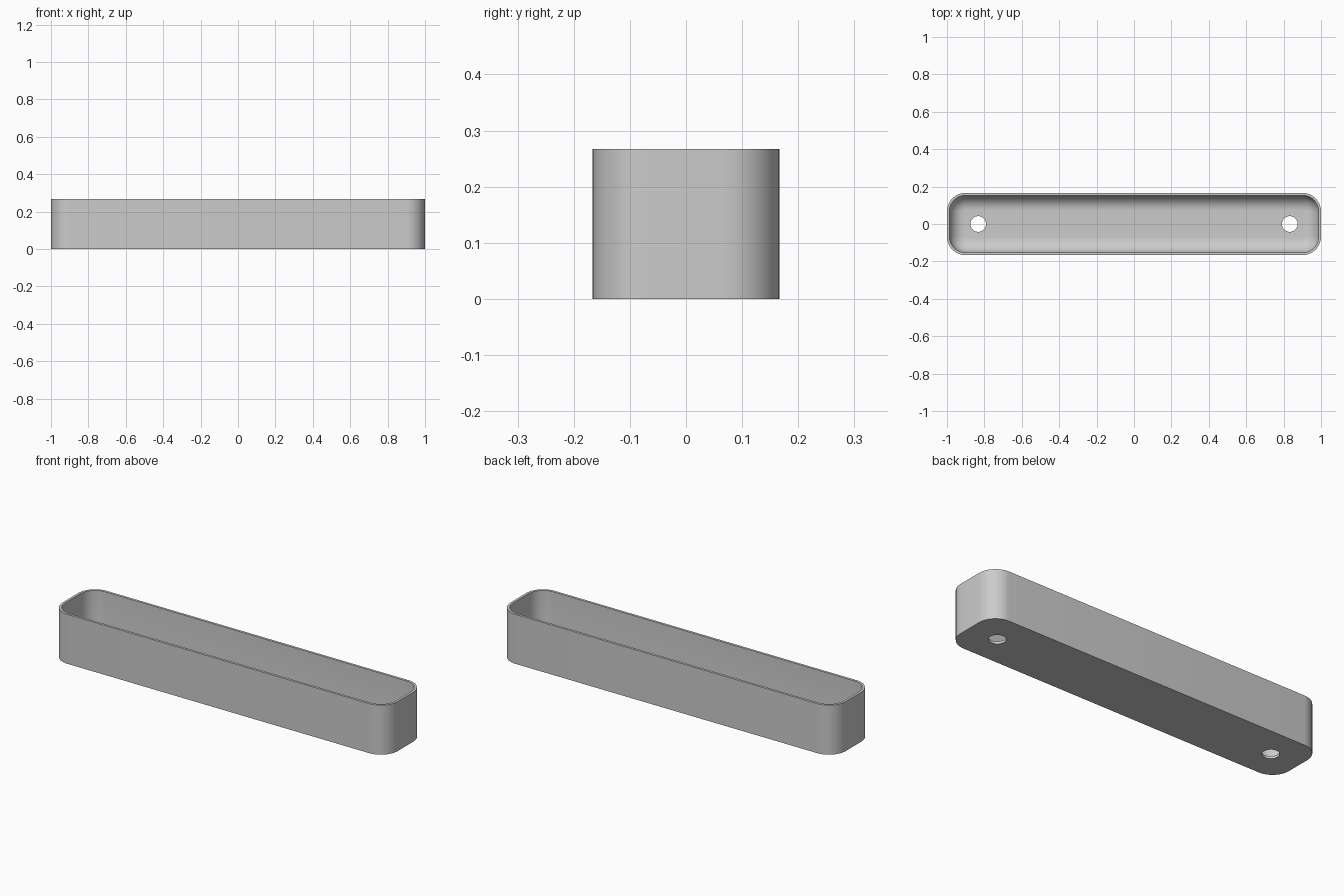
import bpy
import bmesh
from math import cos, sin, pi, radians

cube = bpy.data.objects.get("Cube")
if cube:
    bpy.data.objects.remove(cube, do_unlink=True)

LENGTH, WIDTH, HEIGHT = 2.0, 0.333, 0.267
CORNER, WALL, FILLET = 0.1, 0.0133, 0.08
HOLE_X, HOLE_RADIUS = 0.833, 0.042
CORNER_STEPS, FILLET_STEPS = 12, 10

grey = bpy.data.materials.new("plain grey")
grey.use_nodes = True
colour = (0.6, 0.6, 0.6, 1)
grey.diffuse_color = colour
grey.node_tree.nodes["Principled BSDF"].inputs["Base Color"].default_value = colour


def rounded_ring(bm, inset, z):
    """Rounded rectangle of vertices, shrunk evenly by inset."""
    radius = CORNER - inset
    cx, cy = LENGTH / 2 - CORNER, WIDTH / 2 - CORNER
    ring = []
    for quarter, (sx, sy) in enumerate([(1, 1), (-1, 1), (-1, -1), (1, -1)]):
        for i in range(CORNER_STEPS + 1):
            a = (quarter + i / CORNER_STEPS) * pi / 2
            ring.append(bm.verts.new((sx * cx + radius * cos(a),
                                      sy * cy + radius * sin(a), z)))
    return ring


# Tray shell: outside wall, thin rim, inside wall, rounded inner floor edge
profile = [(0, 0), (0, HEIGHT), (WALL, HEIGHT)]
for i in range(FILLET_STEPS + 1):
    a = i / FILLET_STEPS * pi / 2
    profile.append((WALL + FILLET * (1 - cos(a)), WALL + FILLET * (1 - sin(a))))

bm = bmesh.new()
rings = [rounded_ring(bm, inset, z) for inset, z in profile]
for low, high in zip(rings, rings[1:]):
    for i in range(len(low)):
        j = (i + 1) % len(low)
        bm.faces.new((low[i], low[j], high[j], high[i]))
bm.faces.new(rings[0][::-1])
bm.faces.new(rings[-1])
bmesh.ops.recalc_face_normals(bm, faces=bm.faces)
mesh = bpy.data.meshes.new("tray")
bm.to_mesh(mesh)
bm.free()
mesh.materials.append(grey)
tray = bpy.data.objects.new("tray", mesh)
bpy.context.collection.objects.link(tray)

# Drain holes cut through the floor near both ends
for side, sign in (("left", 1), ("right", -1)):
    bpy.ops.mesh.primitive_cylinder_add(vertices=40, radius=HOLE_RADIUS, depth=0.1,
                                        location=(sign * HOLE_X, 0, 0))
    cutter = bpy.context.object
    cutter.name = side + "_hole_cutter"
    cutter.data.materials.append(grey)
    cut = tray.modifiers.new(side + " hole", "BOOLEAN")
    cut.operation = "DIFFERENCE"
    cut.solver = "EXACT"
    cut.object = cutter
    bpy.ops.object.select_all(action="DESELECT")
    bpy.context.view_layer.objects.active = tray
    tray.select_set(True)
    bpy.ops.object.modifier_apply(modifier=cut.name)
    bpy.data.objects.remove(cutter, do_unlink=True)

bpy.ops.object.shade_smooth_by_angle(angle=radians(30))
